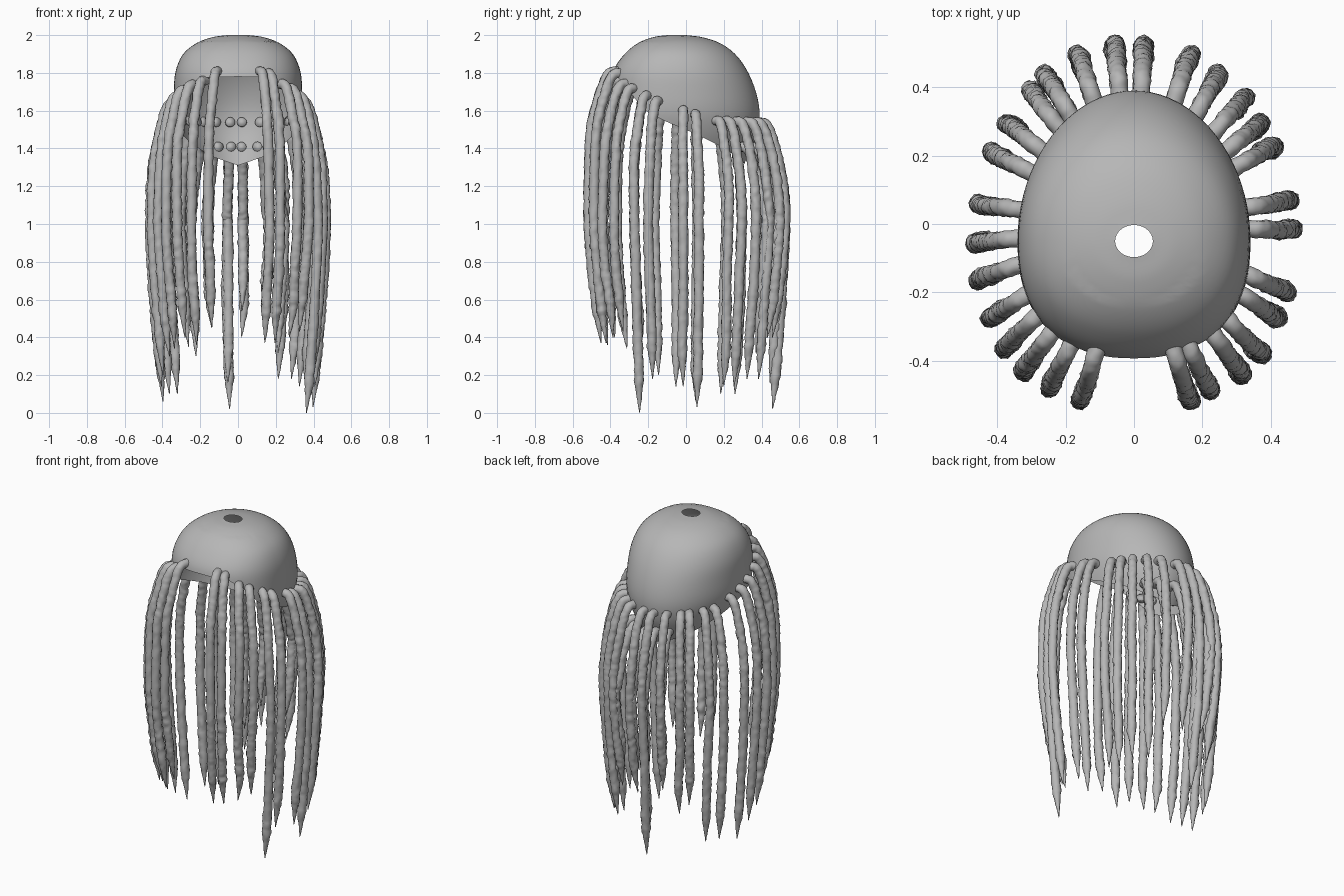
import bpy, bmesh, math, random
from mathutils import Vector, noise

if "Cube" in bpy.data.objects:
    bpy.data.objects.remove(bpy.data.objects["Cube"])

random.seed(4)

GREY = bpy.data.materials.new("mid_grey")
GREY.diffuse_color = (0.47, 0.47, 0.47, 1)
GREY.use_nodes = True
GREY.node_tree.nodes["Principled BSDF"].inputs["Base Color"].default_value = GREY.diffuse_color


def lerp_table(table, v):
    # linear interpolation in a short table of (key, value)
    if v <= table[0][0]:
        return table[0][1]
    for (a, p), (b, q) in zip(table, table[1:]):
        if v <= b:
            return p + (q - p) * (v - a) / (b - a)
    return table[-1][1]


def catmull(pts, n):
    # n+1 points along a smooth path through pts
    p = [pts[0] * 2 - pts[1]] + pts + [pts[-1] * 2 - pts[-2]]
    out, segs = [], len(pts) - 1
    for k in range(n + 1):
        u = k / n * segs
        i = min(int(u), segs - 1)
        t = u - i
        a, b, c, d = p[i:i + 4]
        out.append(0.5 * (2 * b + (c - a) * t + (2 * a - 5 * b + 4 * c - d) * t * t
                          + (3 * b - a - 3 * c + d) * t ** 3))
    return out


def finish(bm, name):
    bmesh.ops.recalc_face_normals(bm, faces=bm.faces)
    me = bpy.data.meshes.new(name)
    bm.to_mesh(me)
    bm.free()
    for f in me.polygons:
        f.use_smooth = True
    me.materials.append(GREY)
    ob = bpy.data.objects.new(name, me)
    bpy.context.collection.objects.link(ob)
    return ob


def bridge(bm, rings):
    for r, s in zip(rings, rings[1:]):
        for i in range(len(r)):
            j = (i + 1) % len(r)
            bm.faces.new((r[i], r[j], s[j], s[i]))


# Cap: meridian profiles (half width, front reach, back reach, z) around the crown hole
CY = -0.05
PROFILE = [Vector(p) for p in (
    (0.055, 0.047, 0.047, 2.0), (0.13, 0.12, 0.13, 1.99), (0.215, 0.20, 0.225, 1.96),
    (0.29, 0.275, 0.31, 1.90), (0.33, 0.335, 0.375, 1.81), (0.34, 0.35, 0.42, 1.70),
    (0.337, 0.35, 0.44, 1.59), (0.31, 0.33, 0.43, 1.49), (0.27, 0.30, 0.395, 1.40),
    (0.23, 0.26, 0.35, 1.30))]
FINE = catmull(PROFILE, 72)
EDGE = [(0, 1.78), (28, 1.775), (45, 1.72), (65, 1.60), (90, 1.52), (115, 1.44),
        (145, 1.36), (180, 1.31)]


def profile_at(z):
    for a, b in zip(FINE, FINE[1:]):
        if b.w <= z <= a.w:
            return a.lerp(b, (a.w - z) / max(a.w - b.w, 1e-6))
    return FINE[0] if z > 1.9 else FINE[-1]


def cap_point(ang, row):
    # ang is measured from the front (-y) towards +x
    w, f, b, z = row
    s, c = math.sin(ang), math.cos(ang)
    e = 2 / (2.3 if c > 0 and w > 0.2 else 2.0)
    x = w * math.copysign(abs(s) ** e, s)
    y = -(f if c > 0 else b) * math.copysign(abs(c) ** e, c)
    return Vector((x, CY + y, z))


bm = bmesh.new()
N, M = 80, 30
rings = []
for k in range(M + 1):
    ring = []
    for i in range(N):
        ang = 2 * math.pi * i / N
        deg = math.degrees(min(ang, 2 * math.pi - ang))
        edge = lerp_table(EDGE, deg)
        # step evenly down the profile to the slanted rim
        last = next((j for j, p in enumerate(FINE) if p.w <= edge), len(FINE) - 1)
        last -= max(0, (edge - FINE[last].w) / (FINE[last - 1].w - FINE[last].w))
        u = k / M * last
        j = min(int(u), len(FINE) - 2)
        ring.append(bm.verts.new(cap_point(ang, FINE[j].lerp(FINE[j + 1], u - j))))
    rings.append(ring)
bridge(bm, rings)
finish(bm, "cap")


# Locks: bumpy tapering tubes that leave the cap, arch over and hang down
def lock(name, ox, oy, root_z, tip_z, shrink=0.0):
    d = Vector((ox, oy, 0))
    reach = d.length - 0.024 - shrink
    d.normalize()
    # walk outward to the cap wall, then start just inside it
    w, f, b, _ = profile_at(root_z)
    ry = f if oy < CY else b
    r0 = 0.1
    while (abs(d.x * r0) / w) ** 2.1 + (abs(d.y * r0 - CY) / ry) ** 2.1 < 1 and r0 < 0.6:
        r0 += 0.005
    r0 -= 0.018
    gap = reach - r0
    drop = 1.0 - tip_z
    spec = [(r0, root_z - 0.01), (r0 + gap * 0.38, root_z - 0.03),
            (r0 + gap * 0.70, root_z - 0.17), (reach - 0.01, root_z - 0.36),
            (reach, 1.0), (reach * 0.965, tip_z + drop * 0.62),
            (reach * 0.915, tip_z + drop * 0.28), (reach * 0.87, tip_z)]
    side = Vector((-d.y, d.x, 0))
    pts = [d * r + Vector((0, 0, z)) for r, z in spec]
    for p in pts[3:]:
        p += side * random.uniform(-0.006, 0.006)
    K, S = 112, 12
    path = catmull(pts, K)
    seed = Vector((random.uniform(0, 90), random.uniform(0, 90), 0))
    bm, rings = bmesh.new(), []
    for k, p in enumerate(path):
        t = (path[min(k + 1, K)] - path[max(k - 1, 0)]).normalized()
        n = side.cross(t).normalized()
        rad = 0.026 * min(1, 0.06 + (p.z - tip_z) / 0.18)
        bump = 0.08 + 0.22 * min(1, k / 40)
        ring = []
        for i in range(S):
            a = 2 * math.pi * i / S
            o = n * math.cos(a) + side * math.sin(a)
            r = rad * (1 + bump * noise.noise((p + o * 0.03) * 38 + seed))
            ring.append(bm.verts.new(p + o * r))
        rings.append(ring)
    bridge(bm, rings)
    bm.faces.new(rings[0])
    bm.faces.new(rings[-1])
    finish(bm, name)


# Outermost point of every lock seen from above, and the height of its tip
LOCKS = [(-.16, -.54, .45), (-.26, -.50, .36), (-.34, -.45, .40), (-.40, -.38, .34),
         (-.44, -.29, .30), (-.48, -.17, .20), (-.49, -.06, .14), (-.48, .06, .06),
         (-.44, .22, .10), (-.39, .31, .10), (-.32, .41, .35), (-.27, .46, .30),
         (-.17, .52, .45), (-.06, .55, .02), (.03, .55, .40), (.17, .52, .40),
         (.26, .46, .18), (.34, .39, .18), (.39, .31, .14), (.43, .24, .14),
         (.48, .07, .03), (.49, -.02, .14), (.47, -.21, .18), (.44, -.29, 0),
         (.39, -.40, .43), (.33, -.46, .40), (.23, -.51, .37), (.17, -.54, .37)]
ROOT = [(-.54, 1.82), (-.51, 1.81), (-.50, 1.77), (-.40, 1.73), (-.20, 1.66),
        (0, 1.61), (.2, 1.56), (.54, 1.55)]
for i, (x, y, tip) in enumerate(LOCKS):
    lock(f"lock_{i + 1}", x, y, lerp_table(ROOT, y), tip)

# Second row low on the nape, hanging just inside the upper row
for i, (x, y, tip) in enumerate(LOCKS[11:17]):
    lock(f"nape_lock_{i + 1}", x, y, 1.42, tip + 0.14, 0.014)
